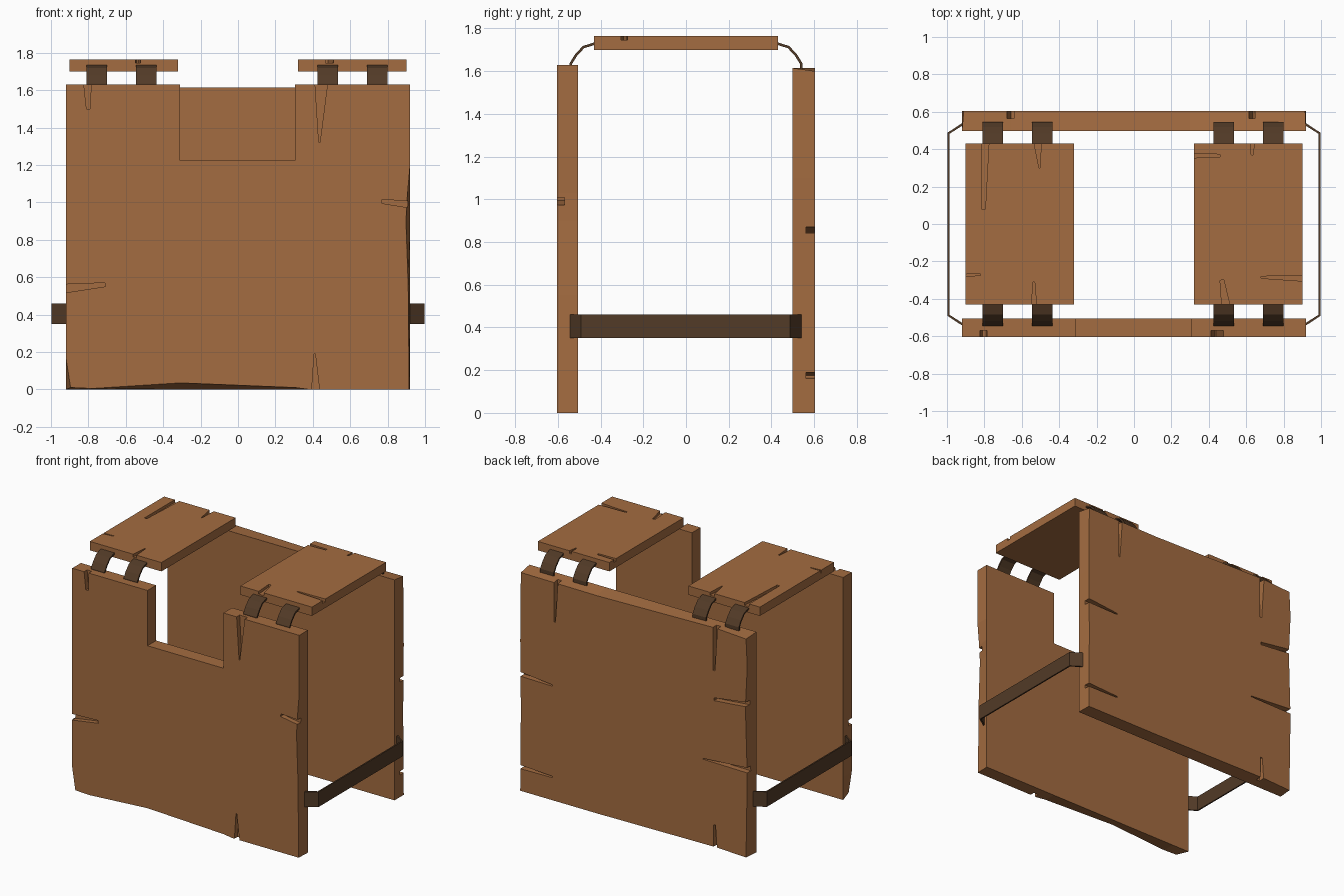
import bpy, bmesh
from mathutils import Vector

if "Cube" in bpy.data.objects:
    bpy.data.objects.remove(bpy.data.objects["Cube"])


def material(name, rgb):
    m = bpy.data.materials.new(name)
    m.diffuse_color = (*rgb, 1)
    m.use_nodes = True
    m.node_tree.nodes["Principled BSDF"].inputs["Base Color"].default_value = m.diffuse_color
    return m


WOOD = material("wood", (0.37, 0.15, 0.052))
LEATHER = material("leather", (0.085, 0.043, 0.02))


def finish(bm, name, mat):
    bmesh.ops.recalc_face_normals(bm, faces=bm.faces)
    me = bpy.data.meshes.new(name)
    bm.to_mesh(me)
    bm.free()
    ob = bpy.data.objects.new(name, me)
    me.materials.append(mat)
    bpy.context.collection.objects.link(ob)
    return ob


def loft(bm, outer, inner):
    """Closed solid between two outlines with equal point counts."""
    a = [bm.verts.new(p) for p in outer]
    b = [bm.verts.new(p) for p in inner]
    bm.faces.new(a)
    bm.faces.new(b[::-1])
    n = len(a)
    for i in range(n):
        bm.faces.new((a[i], b[i], b[(i + 1) % n], a[(i + 1) % n]))


def apply(ob):
    bpy.context.view_layer.objects.active = ob
    for m in list(ob.modifiers):
        bpy.ops.object.modifier_apply(modifier=m.name)


def plank(name, outer, inner, place, thick, cracks, depth):
    """Chipped board; cracks are (edge u, v, tip u, v, width, tip width) on the outer face."""
    bm = bmesh.new()
    loft(bm, [place(u, v, 0) for u, v in outer], [place(u, v, thick) for u, v in inner])
    board = finish(bm, name, WOOD)
    bm = bmesh.new()
    for u0, v0, u1, v1, w0, w1 in cracks:
        a, b = Vector((u0, v0)), Vector((u1, v1))
        d = (b - a).normalized()
        a -= d * 0.05
        n = Vector((-d.y, d.x)) / 2
        pts = [a - n * w0, b - n * w1, b + n * w1, a + n * w0]
        loft(bm, [place(*p, -0.03) for p in pts], [place(*p, depth) for p in pts])
    cutter = finish(bm, name + "_cutter", WOOD)
    cutter.hide_render = True
    mod = board.modifiers.new("cracks", 'BOOLEAN')
    mod.operation, mod.solver, mod.object = 'DIFFERENCE', 'EXACT', cutter
    apply(board)
    bpy.data.objects.remove(cutter)
    return board


def strap(name, path, side):
    """Thin ribbon along a path, spread by +-side."""
    bm = bmesh.new()
    s = Vector(side)
    rows = [(bm.verts.new(Vector(p) - s), bm.verts.new(Vector(p) + s)) for p in path]
    for (a, b), (c, d) in zip(rows, rows[1:]):
        bm.faces.new((a, b, d, c))
    ob = finish(bm, name, LEATHER)
    mod = ob.modifiers.new("thickness", 'SOLIDIFY')
    mod.thickness, mod.offset = 0.012, 0
    apply(ob)


# front board with neck notch
top = [(0.92, 1.63), (0.305, 1.63), (0.305, 1.225), (-0.31, 1.225), (-0.31, 1.63), (-0.92, 1.63)]
plank("front_board",
      [(-0.92, 0.17), (-0.895, 0.01), (-0.78, 0.005), (-0.31, 0.035), (0.305, 0.01), (0.38, 0.0),
       (0.915, 0.0), (0.91, 0.55), (0.898, 0.9), (0.905, 1.03), (0.92, 1.2)] + top,
      [(-0.92, 0.17), (-0.92, 0.0), (-0.78, 0.0), (-0.31, 0.0), (0.305, 0.0), (0.38, 0.0),
       (0.92, 0.0), (0.92, 0.55), (0.92, 0.9), (0.92, 1.03), (0.92, 1.2)] + top,
      lambda u, v, d: Vector((u, -0.605 + d, v)), 0.1,
      [(-0.805, 1.63, -0.80, 1.50, 0.045, 0.02),
       (0.445, 1.63, 0.435, 1.32, 0.075, 0.006),
       (0.91, 0.99, 0.77, 1.005, 0.04, 0.02),
       (-0.92, 0.54, -0.71, 0.56, 0.05, 0.02),
       (0.415, 0.0, 0.41, 0.19, 0.05, 0.006)], 0.035)

# back board
plank("back_board",
      [(-0.91, 0.0), (-0.68, 0.01), (0.3, 0.0), (0.92, 0.0), (0.915, 0.6), (0.92, 1.1), (0.915, 1.6),
       (0.3, 1.595), (-0.66, 1.615), (-0.91, 1.6), (-0.92, 1.4), (-0.905, 1.1), (-0.92, 0.6)],
      [(-0.92, 0.0), (-0.68, 0.0), (0.3, 0.0), (0.92, 0.0), (0.92, 0.6), (0.92, 1.1), (0.92, 1.615),
       (0.3, 1.615), (-0.66, 1.615), (-0.92, 1.615), (-0.92, 1.4), (-0.92, 1.1), (-0.92, 0.6)],
      lambda u, v, d: Vector((u, 0.605 - d, v)), 0.107,
      [(0.63, 1.605, 0.64, 1.31, 0.035, 0.01),
       (-0.66, 1.615, -0.65, 1.30, 0.04, 0.015),
       (-0.91, 1.12, -0.65, 1.09, 0.035, 0.02),
       (-0.91, 0.64, -0.56, 0.63, 0.04, 0.006),
       (0.92, 0.855, 0.66, 0.84, 0.035, 0.01),
       (0.92, 0.175, 0.66, 0.17, 0.03, 0.01),
       (-0.66, 0.0, -0.655, 0.17, 0.035, 0.015)], 0.042)

# shoulder boards
shoulder_cracks = {
    "left": (-0.61, [(-0.795, 0.43, -0.805, 0.08, 0.04, 0.02), (-0.515, 0.43, -0.505, 0.30, 0.05, 0.005),
                     (-0.9, -0.275, -0.82, -0.27, 0.015, 0.008), (-0.535, -0.43, -0.535, -0.31, 0.035, 0.008)]),
    "right": (0.61, [(0.32, 0.365, 0.46, 0.365, 0.025, 0.015), (0.635, 0.43, 0.63, 0.37, 0.025, 0.01),
                     (0.9, -0.29, 0.68, -0.285, 0.035, 0.01), (0.49, -0.43, 0.47, -0.30, 0.05, 0.02)]),
}
for label, (cx, cracks) in shoulder_cracks.items():
    rect = [(cx - 0.29, -0.43), (cx + 0.29, -0.43), (cx + 0.29, 0.43), (cx - 0.29, 0.43)]
    plank(label + "_shoulder_board", rect, rect,
          lambda u, v, d: Vector((u, v, 1.765 - d)), 0.065, cracks, 0.02)

# shoulder straps, front and back
for i, x in enumerate((-0.755, -0.49, 0.48, 0.745)):
    for end, s in (("front", -1), ("back", 1)):
        path = [(x, s * 0.54, 1.61), (x, s * 0.54, 1.635), (x, s * 0.515, 1.675),
                (x, s * 0.48, 1.713), (x, s * 0.425, 1.73)]
        strap(f"{end}_shoulder_strap_{i + 1}", path, (0.055, 0, 0))

# side straps
for label, s in (("left", -1), ("right", 1)):
    path = [(s * 0.915, -0.538), (s * 0.992, -0.488), (s * 0.992, 0.485), (s * 0.915, 0.535)]
    strap(label + "_side_strap", [(x, y, 0.405) for x, y in path], (0, 0, 0.055))
